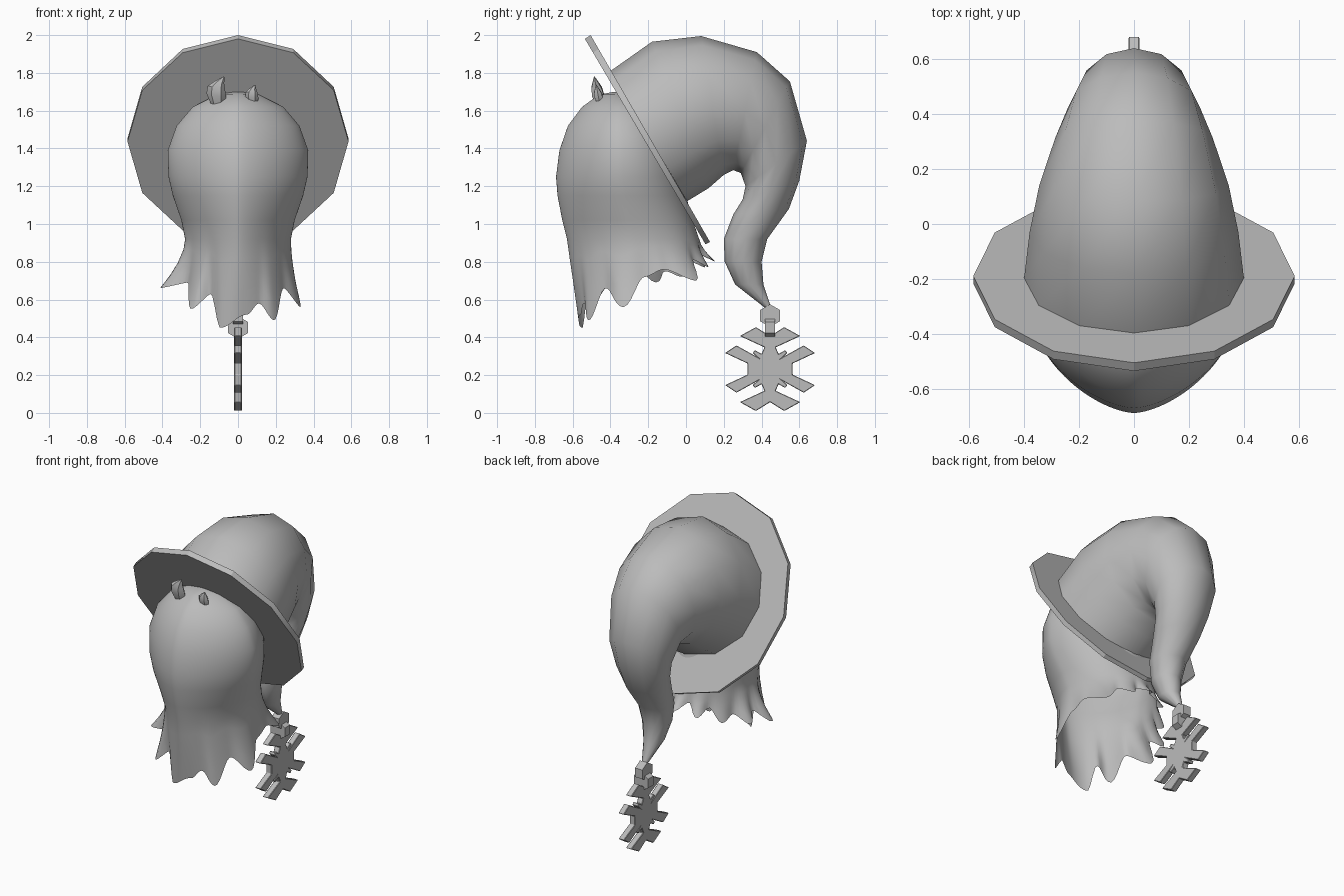
import bpy, bmesh, math
from mathutils import Vector

if "Cube" in bpy.data.objects:
    bpy.data.objects.remove(bpy.data.objects["Cube"])

grey = bpy.data.materials.new("soft grey")
grey.diffuse_color = (0.5, 0.5, 0.5, 1)
grey.use_nodes = True
grey.node_tree.nodes["Principled BSDF"].inputs["Base Color"].default_value = grey.diffuse_color


def finish(name, bm, smooth=None):
    bmesh.ops.remove_doubles(bm, verts=bm.verts, dist=1e-5)
    bmesh.ops.recalc_face_normals(bm, faces=bm.faces)
    me = bpy.data.meshes.new(name)
    bm.to_mesh(me)
    bm.free()
    me.materials.append(grey)
    ob = bpy.data.objects.new(name, me)
    bpy.context.collection.objects.link(ob)
    bpy.ops.object.select_all(action='DESELECT')
    ob.select_set(True)
    bpy.context.view_layer.objects.active = ob
    if smooth:
        bpy.ops.object.shade_smooth_by_angle(angle=math.radians(smooth))
    return ob


def loft(name, rings, caps=(True, True), smooth=None):
    """Skin a list of equally long closed rings."""
    bm = bmesh.new()
    rows = [[bm.verts.new(p) for p in r] for r in rings]
    n = len(rows[0])
    for a, b in zip(rows, rows[1:]):
        for i in range(n):
            j = (i + 1) % n
            bm.faces.new((a[i], a[j], b[j], b[i]))
    if caps[0]:
        bm.faces.new(rows[0])
    if caps[1]:
        bm.faces.new(rows[-1])
    return finish(name, bm, smooth)


def hoop(outer, inner, rx, n=12):
    """Ellipse whose ends lie at two (y, z) points, with half width rx."""
    o, i = Vector((0, *outer)), Vector((0, *inner))
    c, h = (o + i) / 2, (o - i) / 2
    return [c + h * math.cos(t) + Vector((rx * math.sin(t), 0, 0))
            for t in (2 * math.pi * k / n for k in range(n))]


# hat brim: tilted twelve-sided plate
loft("hat_brim", [hoop((-0.535, 1.98), (0.103, 0.893), 0.585),
                  hoop((-0.505, 2.0), (0.127, 0.905), 0.585)], smooth=30)

# hat crown: bends over and tapers into a hanging tail
crown = [((-0.40, 1.81), (0.005, 1.12), 0.40), ((-0.18, 1.965), (0.12, 1.19), 0.38),
         ((0.08, 1.995), (0.20, 1.26), 0.345), ((0.375, 1.91), (0.25, 1.285), 0.287),
         ((0.55, 1.755), (0.29, 1.27), 0.242), ((0.64, 1.44), (0.315, 1.20), 0.20),
         ((0.60, 1.23), (0.30, 1.13), 0.168), ((0.545, 1.08), (0.25, 1.05), 0.14),
         ((0.43, 0.92), (0.20, 0.92), 0.11), ((0.40, 0.80), (0.205, 0.80), 0.09),
         ((0.41, 0.68), (0.26, 0.68), 0.06), ((0.445, 0.575), (0.42, 0.555), 0.02)]
loft("hat_crown", [hoop(*r) for r in crown], smooth=60)

# ragged hem: angle from the front, flare, height
hem = [(-20, 1.0, .45), (10, .97, .52), (24, 1.0, .58), (40, 1.1, .49), (58, 1.05, .66),
       (78, 1.22, .56), (95, 1.05, .72), (112, 1.1, .76), (135, 1.33, .70), (148, 1.05, .81),
       (162, 1.2, .77), (172, 1.0, .84), (182, 1.25, .80), (194, 1.0, .84), (206, 1.2, .77),
       (218, 1.0, .81), (232, 1.15, .72), (246, 1.05, .75), (258, 1.35, .69), (268, 1.15, .74),
       (278, 1.5, .66), (295, 1.08, .69), (313, 1.25, .55), (328, 1.0, .63), (340, 1.0, .45)]


def hem_at(deg):
    deg = (deg + 20) % 360 - 20
    for (a, f, z), (b, g, w) in zip(hem, hem[1:]):
        if a <= deg <= b:
            t = (1 - math.cos(math.pi * (deg - a) / (b - a))) / 2
            return f + (g - f) * t, z + (w - z) * t


def around(k, n, p):
    """Unit direction from the front; the front half is slightly pointed."""
    t = 2 * math.pi * k / n
    s, c = math.sin(t), math.cos(t)
    r = (abs(s) ** p + abs(c) ** p) ** (-1 / p) if c > 0 else 1
    return s * r, c * r


# head sheet: height, half width, front y, back y
head = [(1.70, .02, -.38, -.34), (1.685, .11, -.46, -.26), (1.62, .24, -.55, -.15),
        (1.52, .325, -.625, -.08), (1.39, .372, -.67, -.03), (1.25, .368, -.688, -.01),
        (1.15, .345, -.68, .0), (1.02, .30, -.655, .035), (0.92, .28, -.63, .07)]
N = 120
rings = []
for z, rx, yf, yb in head:
    rings.append([(rx * u, (yf + yb) / 2 - (yb - yf) / 2 * v, z)
                  for u, v in (around(k, N, 1.6) for k in range(N))])
for s in (0.25, 0.5, 0.75, 1.0):
    ring = []
    for k in range(N):
        u, v = around(k, N, 1.6 + .2 * s)
        f, z = hem_at(360 * k / N)
        f = 1 + (f - 1) * s ** 1.6
        ring.append((.28 * f * u, -.28 + .03 * s - (.35 - .025 * s) * f * v,
                     .92 + (z - .92) * s))
    rings.append(ring)
loft("head_sheet", rings, (True, False), 60)


# small curled tufts on the forehead
def tuft(name, x, y, z, s, lean):
    shape = [(0, .035, 0), (.05, .052, -.005), (.09, .046, -.004), (.12, .025, .012),
             (.15, .003, .035)]
    loft(name, [[(x + s * (lean * d + r * math.cos(a)), y + s * (r * .7 * math.sin(a) - h * .2),
                  z + s * (h - lean * .25 * r * math.cos(a)))
                 for a in (math.pi * k / 3 for k in range(6))] for h, r, d in shape], smooth=30)


tuft("large_tuft", -0.11, -0.455, 1.63, 1.0, 1)
tuft("small_tuft", 0.075, -0.455, 1.635, 0.68, 0.6)


# hexagonal chain links, one turned across the other
def link(name, z, along_x):
    rows = []
    for d in (-.027, .027):
        pts = [(.06 * math.sin(math.pi * k / 3), .06 * math.cos(math.pi * k / 3)) for k in range(6)]
        rows.append([(d, .445 + u, z + v) if along_x else (u, .445 + d, z + v) for u, v in pts])
    loft(name, rows)


link("upper_link", 0.515, True)
link("lower_link", 0.452, False)

# snowflake pendant: one quarter outline mirrored around
q = [(.12, .03), (.238, .085), (.178, .125), (.07, .065), (.092, .085), (.08, .10),
     (.045, .08), (.03, .115), (.16, .175), (.075, .222)]
half = q + [(0, .175)] + [(-u, v) for u, v in reversed(q)]
outline = half + [(u, -v) for u, v in reversed(half)]
flake = loft("snowflake_pendant", [[(d, .445 + u, .232 + v) for u, v in outline]
                                   for d in (-.02, .02)])
bev = flake.modifiers.new("edge", 'BEVEL')
bev.width = 0.006
bev.segments = 1
